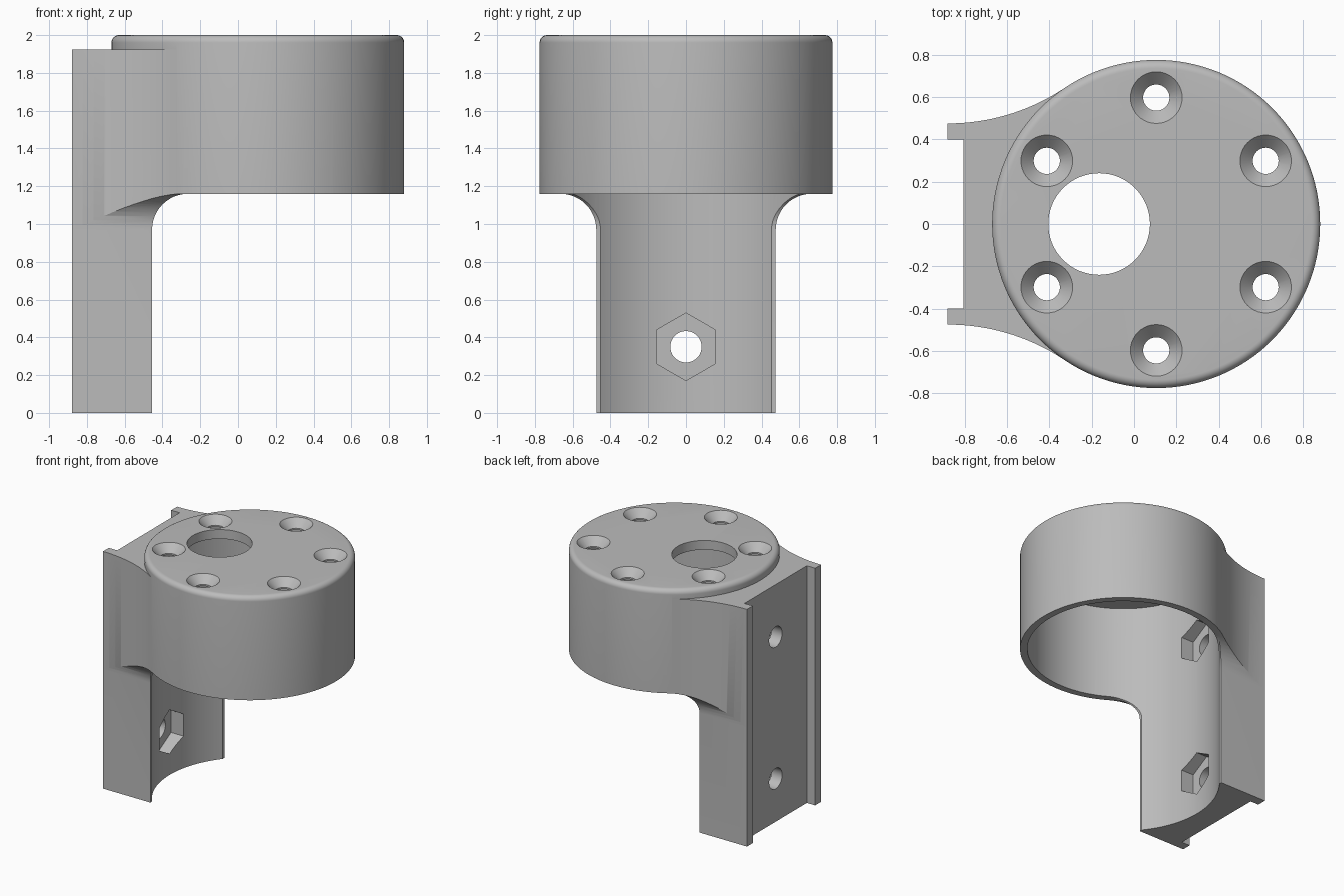
import bpy, bmesh
from math import sin, cos, pi, radians, atan2
from mathutils import Vector

if "Cube" in bpy.data.objects:
    bpy.data.objects.remove(bpy.data.objects["Cube"])

CX, R, BORE = 0.105, 0.775, 0.72      # drum axis, outer and inner radius
BACK, FACE, HALF = -0.88, -0.455, 0.475   # leg extents
SHELF, RIM, FILLET = 1.925, 1.16, 0.19

grey = bpy.data.materials.new("plain grey")
grey.use_nodes = True
grey.diffuse_color = (0.5, 0.5, 0.5, 1)
grey.node_tree.nodes["Principled BSDF"].inputs["Base Color"].default_value = (0.5, 0.5, 0.5, 1)


def finish(bm, name):
    bmesh.ops.recalc_face_normals(bm, faces=bm.faces)
    mesh = bpy.data.meshes.new(name)
    bm.to_mesh(mesh)
    bm.free()
    mesh.materials.append(grey)
    obj = bpy.data.objects.new(name, mesh)
    bpy.context.collection.objects.link(obj)
    return obj


def prism(name, outline, axis, lo, hi):
    """Extrude a 2D outline along x, y or z."""
    place = {"x": lambda a, b: (lo, a, b),
             "y": lambda a, b: (a, lo, b),
             "z": lambda a, b: (a, b, lo)}[axis]
    bm = bmesh.new()
    face = bm.faces.new([bm.verts.new(place(a, b)) for a, b in outline])
    ext = bmesh.ops.extrude_face_region(bm, geom=[face])
    step = Vector([hi - lo if axis == k else 0 for k in "xyz"])
    verts = [v for v in ext["geom"] if isinstance(v, bmesh.types.BMVert)]
    bmesh.ops.translate(bm, verts=verts, vec=step)
    return finish(bm, name)


def lathe(name, profile, x, y, steps):
    """Revolve an (r, z) profile about a vertical axis."""
    bm = bmesh.new()
    rings = [[bm.verts.new((x + r * cos(2 * pi * i / steps), y + r * sin(2 * pi * i / steps), z))
              for i in range(steps)] for r, z in profile]
    for low, high in zip(rings, rings[1:]):
        for i in range(steps):
            j = (i + 1) % steps
            bm.faces.new((low[i], low[j], high[j], high[i]))
    bm.faces.new(rings[0])
    bm.faces.new(rings[-1])
    return finish(bm, name)


def arc(cx, cy, r, start, end, n):
    return [(cx + r * cos(start + (end - start) * i / n),
             cy + r * sin(start + (end - start) * i / n)) for i in range(n + 1)]


def circle(cx, cy, r, n, start=0):
    return arc(cx, cy, r, start, start + 2 * pi, n)[:-1]


def combine(target, tool, operation="DIFFERENCE"):
    mod = target.modifiers.new(tool.name, "BOOLEAN")
    mod.operation, mod.solver, mod.object = operation, "EXACT", tool
    bpy.context.view_layer.objects.active = target
    bpy.ops.object.modifier_apply(modifier=mod.name)
    bpy.data.objects.remove(tool)


# Drum with a rounded top edge
edge = 0.04
body = lathe("clamp_body", [(R, 0.9)] + arc(R - edge, 2 - edge, edge, 0, pi / 2, 8), CX, 0, 128)

# Leg plan: concave flanks that run tangent into the drum
dx = CX - BACK
flare = (dx ** 2 + HALF ** 2 - R ** 2) / (2 * (R - HALF))
turn = atan2(dx, HALF + flare)
flank = arc(BACK, HALF + flare, flare, -pi / 2, -pi / 2 + turn, 20) + [(-0.26, 0.6)]
plan = flank + [(x, -y) for x, y in reversed(flank)]
combine(body, prism("leg", plan, "z", 0, SHELF), "UNION")

# Clear the space under the drum, leaving filleted corners on the leg
corner = arc(FILLET, RIM - FILLET, FILLET, pi, pi / 2, 12)
under = [(0, -0.1)] + corner + [(2, RIM), (2, -0.1)]
combine(body, prism("front_cut", [(FACE + a, z) for a, z in under], "y", -1.2, 1.2))
for side in (-1, 1):
    combine(body, prism("side_cut", [(side * (HALF + a), z) for a, z in under], "x", -1.2, 1.2))

# Bore and rear channel
combine(body, prism("bore", circle(CX, 0, BORE, 128), "z", -0.1, SHELF))
channel = [(-1, -0.4), (-0.805, -0.4), (-0.805, 0.4), (-1, 0.4)]
combine(body, prism("channel", channel, "z", -0.1, 2.1))

# Off-centre opening and six countersunk holes in the top plate
combine(body, prism("opening", circle(-0.165, 0, 0.24, 64), "z", 1.8, 2.1))
for k in range(6):
    a = radians(30 + 60 * k)
    sink = [(0.062, 1.85), (0.062, 1.938), (0.122, 2), (0.122, 2.1)]
    combine(body, lathe("countersink", sink, CX + 0.597 * cos(a), 0.597 * sin(a), 40))

# Bolt holes with hexagonal nut pockets opening into the bore
for z in (0.35, 1.5):
    combine(body, prism("bolt_hole", circle(0, z, 0.083, 40), "x", -1, -0.5))
    combine(body, prism("nut_pocket", circle(0, z, 0.179, 6, pi / 2), "x", -0.71, -0.4))

# Smooth round surfaces, sharp edges
bpy.ops.object.select_all(action="DESELECT")
body.select_set(True)
bpy.context.view_layer.objects.active = body
bpy.ops.object.shade_smooth_by_angle(angle=radians(25))
